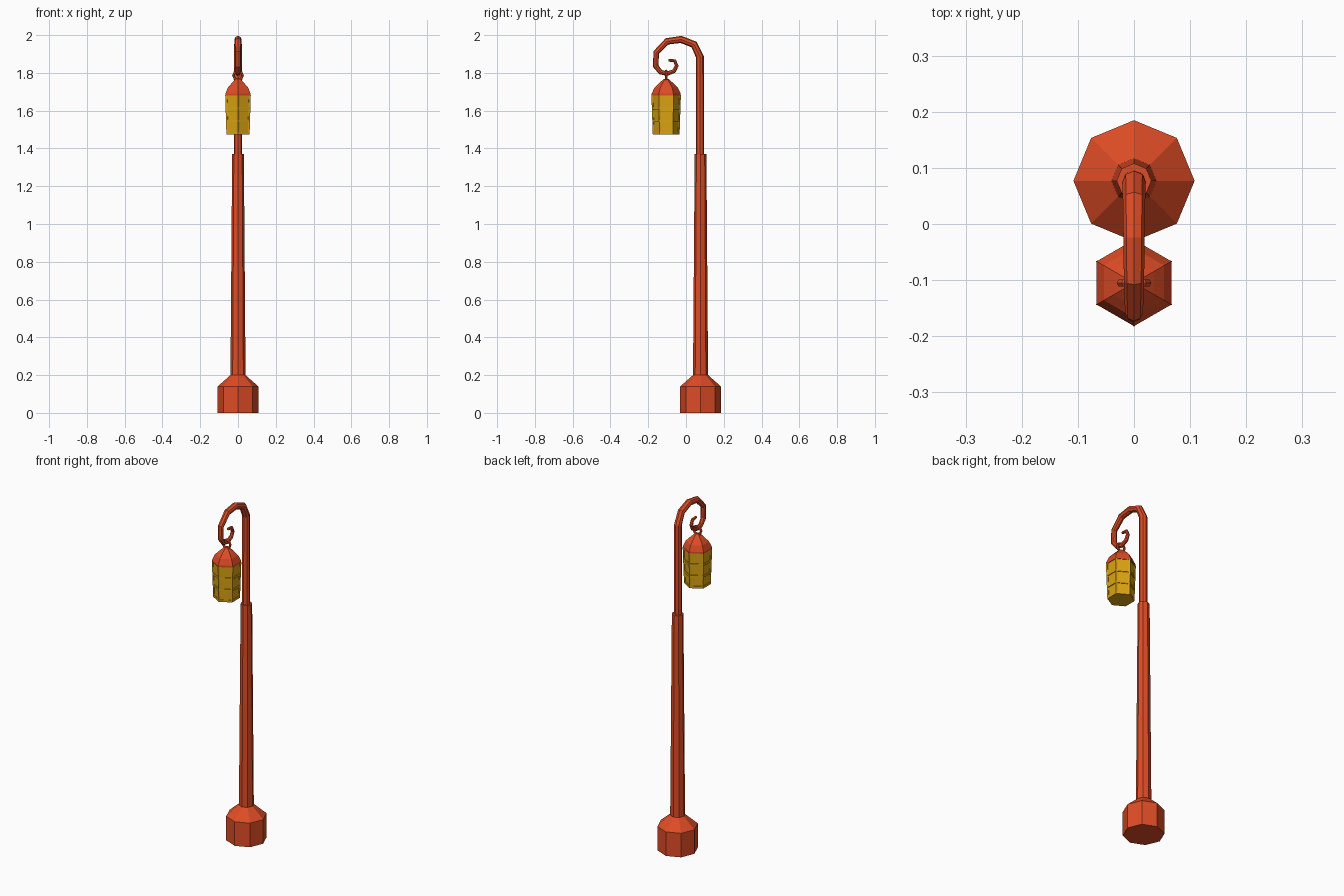
import bpy, bmesh
from math import sin, cos, tau, radians
from mathutils import Vector, Matrix

if "Cube" in bpy.data.objects:
    bpy.data.objects.remove(bpy.data.objects["Cube"])


def material(name, rgb):
    mat = bpy.data.materials.new(name)
    mat.use_nodes = True
    mat.diffuse_color = (*rgb, 1)
    mat.node_tree.nodes["Principled BSDF"].inputs["Base Color"].default_value = (*rgb, 1)
    return mat


RED = material("rusty red paint", (0.73, 0.072, 0.019))
YELLOW = material("amber glass", (0.71, 0.37, 0.006))
POLE_Y, LAMP_Y = 0.077, -0.105


def skin(name, rings, mat):
    """Join matching rings of points into one capped solid."""
    bm = bmesh.new()
    loops = [[bm.verts.new(p) for p in ring] for ring in rings]
    for a, b in zip(loops, loops[1:]):
        for i in range(len(a)):
            j = (i + 1) % len(a)
            bm.faces.new((a[i], a[j], b[j], b[i]))
    bm.faces.new(loops[0])
    bm.faces.new(loops[-1])
    bmesh.ops.recalc_face_normals(bm, faces=bm.faces)
    mesh = bpy.data.meshes.new(name)
    bm.to_mesh(mesh)
    bm.free()
    mesh.materials.append(mat)
    obj = bpy.data.objects.new(name, mesh)
    bpy.context.collection.objects.link(obj)
    return obj


def lathe(name, profile, sides, y, mat, start=0.0):
    """Faceted turned part from (radius, height) pairs."""
    rings = [[(r * cos(start + tau * i / sides), y + r * sin(start + tau * i / sides), z)
              for i in range(sides)] for r, z in profile]
    return skin(name, rings, mat)


def sweep(name, path, sides, y, angle, mat):
    """Tube along (distance, height, radius) points in an upright plane."""
    out = Vector((cos(angle), sin(angle), 0))
    side = Vector((-sin(angle), cos(angle), 0))
    pts = [Vector((0, y, z)) + out * d for d, z, r in path]
    rings = []
    for i, p in enumerate(pts):
        before = (p - pts[i - 1]).normalized() if i else Vector()
        after = (pts[i + 1] - p).normalized() if i < len(pts) - 1 else Vector()
        normal = side.cross((before + after).normalized())
        r = path[i][2]
        rings.append([p + r * (side * cos(tau * k / sides) + normal * sin(tau * k / sides))
                      for k in range(sides)])
    return skin(name, rings, mat)


# Base and main pole
lathe("base", [(0.108, 0), (0.108, 0.14), (0.04, 0.2)], 8, POLE_Y, RED)
lathe("pole", [(0.04, 0.19), (0.031, 1.37)], 8, POLE_Y, RED)

# Slim upper pole that curls into a hook
hook = [(0.074, 1.36, 0.022), (0.074, 1.885, 0.021), (0.043, 1.95, 0.02),
        (-0.026, 1.977, 0.019), (-0.1, 1.967, 0.018), (-0.158, 1.908, 0.016),
        (-0.16, 1.836, 0.015), (-0.135, 1.804, 0.013), (-0.1, 1.796, 0.012),
        (-0.063, 1.81, 0.011), (-0.049, 1.838, 0.01), (-0.06, 1.864, 0.009),
        (-0.092, 1.867, 0.007)]
sweep("hook_arm", hook, 8, 0, radians(90), RED)

# Hanging ring, upright across the hook
bpy.ops.mesh.primitive_torus_add(major_segments=8, minor_segments=6, major_radius=0.024,
                                 minor_radius=0.007, location=(0, LAMP_Y, 1.786),
                                 rotation=(radians(90), 0, 0))
ring = bpy.context.object
ring.name = ring.data.name = "hanging_ring"
ring.data.materials.append(RED)

# Lantern roof
lathe("lantern_roof", [(0.077, 1.68), (0.077, 1.69), (0.062, 1.722), (0.042, 1.742), (0.012, 1.768)],
      6, LAMP_Y, RED, radians(90))


# Tapered glass body with raised bands and corner bars
def body_radius(z):
    return 0.066 + 0.007 * (z - 1.475) / 0.205


lathe("lantern_glass", [(body_radius(z), z) for z in (1.477, 1.685)], 6, LAMP_Y, YELLOW, radians(90))
for name, z in (("lower", 1.475), ("middle", 1.539), ("upper", 1.607)):
    r = body_radius(z) + 0.005
    lathe(name + "_band", [(r, z), (r, z + 0.012)], 6, LAMP_Y, YELLOW, radians(90))
for i in range(6):
    bar = [(body_radius(z) - 0.002, z, 0.007) for z in (1.476, 1.683)]
    sweep(f"corner_bar_{i + 1}", bar, 4, LAMP_Y, radians(90) + tau * i / 6, YELLOW)
